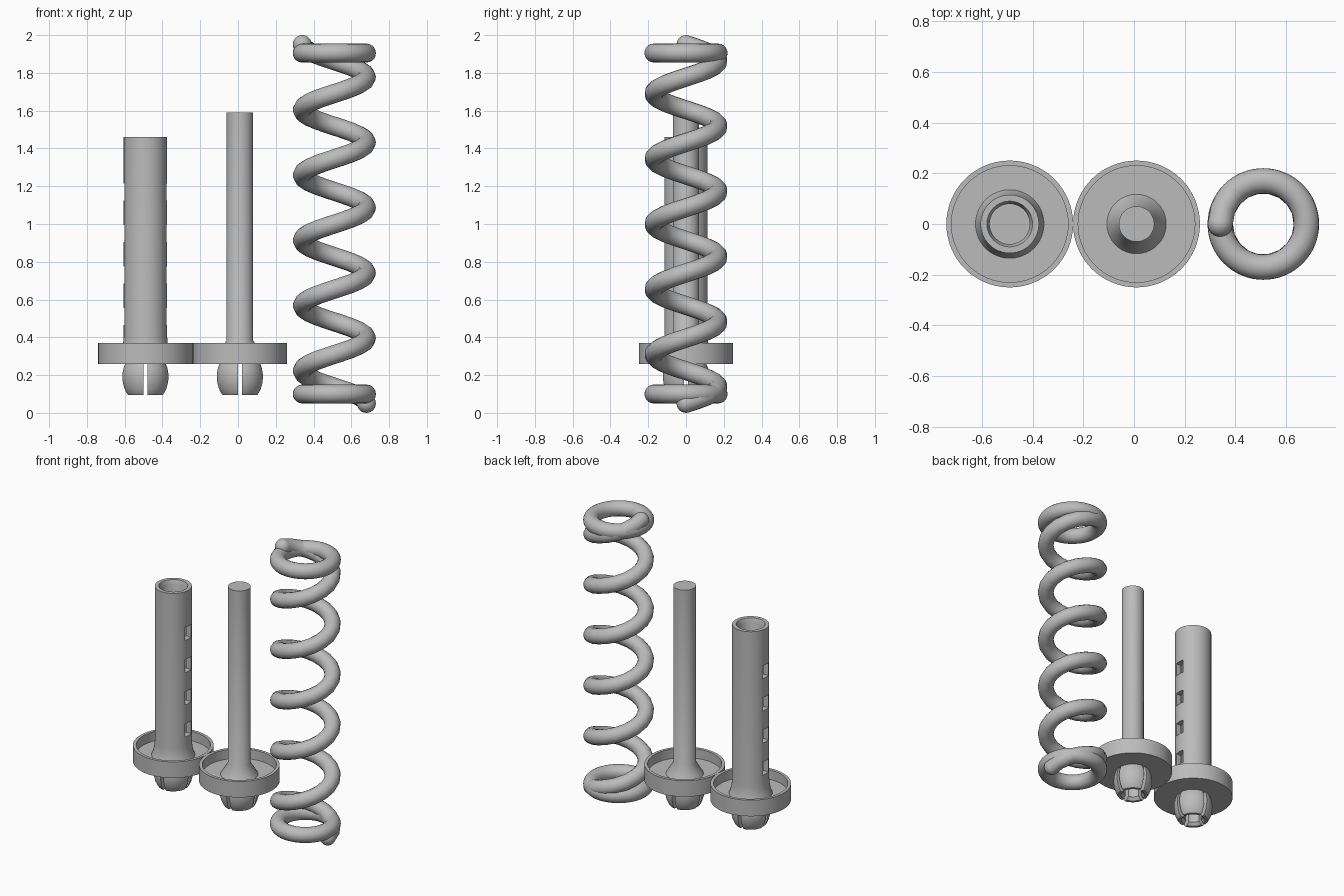
import bpy, bmesh, math
from mathutils import Matrix, Vector

if "Cube" in bpy.data.objects:
    bpy.data.objects.remove(bpy.data.objects["Cube"])

grey = bpy.data.materials.new("plain grey")
grey.diffuse_color = (0.5, 0.5, 0.5, 1)
grey.use_nodes = True
grey.node_tree.nodes["Principled BSDF"].inputs["Base Color"].default_value = grey.diffuse_color


def finish(ob, angle=35):
    ob.data.materials.clear()
    ob.data.materials.append(grey)
    bpy.ops.object.select_all(action='DESELECT')
    ob.select_set(True)
    bpy.context.view_layer.objects.active = ob
    bpy.ops.object.shade_smooth_by_angle(angle=math.radians(angle))
    return ob


def add_mesh(name, bm):
    me = bpy.data.meshes.new(name)
    bm.to_mesh(me)
    bm.free()
    ob = bpy.data.objects.new(name, me)
    bpy.context.collection.objects.link(ob)
    return ob


def revolve(name, profile, x, closed=False, steps=64):
    """Spin an (r, z) profile around the vertical axis at x."""
    bm = bmesh.new()
    vs = [bm.verts.new((r, 0, z)) for r, z in profile]
    es = [bm.edges.new(p) for p in zip(vs, vs[1:])]
    if closed:
        es.append(bm.edges.new((vs[-1], vs[0])))
    bmesh.ops.spin(bm, geom=vs + es, axis=(0, 0, 1), cent=(0, 0, 0),
                   angle=2 * math.pi, steps=steps)
    bmesh.ops.remove_doubles(bm, verts=bm.verts[:], dist=1e-5)
    bmesh.ops.recalc_face_normals(bm, faces=bm.faces[:])
    bmesh.ops.translate(bm, verts=bm.verts[:], vec=(x, 0, 0))
    return add_mesh(name, bm)


def cut(ob, boxes):
    """Subtract boxes given as (centre, size)."""
    for centre, size in boxes:
        bm = bmesh.new()
        bmesh.ops.create_cube(bm, size=1, matrix=Matrix.Translation(centre)
                              @ Matrix.Diagonal((*size, 1)))
        cutter = add_mesh("cutter", bm)
        cutter.hide_render = True
        mod = ob.modifiers.new("cut", 'BOOLEAN')
        mod.operation, mod.solver, mod.object = 'DIFFERENCE', 'EXACT', cutter
        bpy.context.view_layer.objects.active = ob
        bpy.ops.object.modifier_apply(modifier=mod.name)
        bpy.data.objects.remove(cutter)


def snap_tip(name, x):
    """Hollow bulb split into four prongs by crossed slots."""
    outer = [(0.107, 0.262), (0.116, 0.24), (0.121, 0.215), (0.123, 0.19),
             (0.120, 0.16), (0.112, 0.13), (0.102, 0.108), (0.093, 0.095)]
    inner = [(0.075, 0.095), (0.058, 0.115), (0.058, 0.262)]
    tip = revolve(name, outer + inner, x, closed=True)
    cut(tip, [((x, 0, 0.17), (0.022, 0.4, 0.18)),
              ((x, 0, 0.17), (0.4, 0.022, 0.18))])
    finish(tip)


# Shared cup: underside, rim and recessed floor
cup = [(0, 0.26), (0.25, 0.26), (0.25, 0.37), (0.23, 0.37), (0.23, 0.305)]

# Guide sleeve with open bore and side windows
SX, RX, CX = -0.49, 0.01, 0.51
sleeve = revolve("guide_sleeve", cup + [
    (0.135, 0.305), (0.126, 0.33), (0.119, 0.36), (0.115, 0.40),
    (0.115, 1.46), (0.09, 1.46), (0.079, 1.43), (0.079, 0.31), (0, 0.31)], SX)
cut(sleeve, [((SX, 0, z), (0.4, 0.065, 0.09)) for z in (0.51, 0.73, 0.95, 1.17)])
finish(sleeve)
snap_tip("sleeve_snap_tip", SX)

# Plunger rod
finish(revolve("plunger_rod", cup + [
    (0.117, 0.305), (0.07, 0.385), (0.07, 1.59), (0, 1.59)], RX))
snap_tip("rod_snap_tip", RX)

# Coil spring wire
R, WIRE, TURNS, PER = 0.17, 0.05, 5.5, 18
n = int(TURNS * PER)
path = []
for i in range(n + 1):
    a = 2 * math.pi * TURNS * i / n
    path.append(Vector((CX + R * math.cos(a), R * math.sin(a), 0.05 + 1.9 * i / n)))
curve = bpy.data.curves.new("spring_coil", 'CURVE')
curve.dimensions = '3D'
curve.bevel_depth, curve.bevel_resolution = WIRE, 6
spline = curve.splines.new('POLY')
spline.points.add(n)
for p, co in zip(spline.points, path):
    p.co = (*co, 1)
coil = bpy.data.objects.new("spring_coil", curve)
bpy.context.collection.objects.link(coil)
bpy.ops.object.select_all(action='DESELECT')
coil.select_set(True)
bpy.context.view_layer.objects.active = coil
bpy.ops.object.convert(target='MESH')
finish(bpy.context.view_layer.objects.active)

# Rounded wire ends and flat end rings
for label, end, z in (("bottom", path[0], 0.10), ("top", path[-1], 1.905)):
    bm = bmesh.new()
    bmesh.ops.create_uvsphere(bm, u_segments=24, v_segments=12, radius=WIRE,
                              matrix=Matrix.Translation(end))
    finish(add_mesh(label + "_wire_end", bm))
    ring = [(R + WIRE * math.cos(k * math.pi / 10),
             z + WIRE * math.sin(k * math.pi / 10)) for k in range(20)]
    finish(revolve(label + "_end_ring", ring, CX, closed=True))
